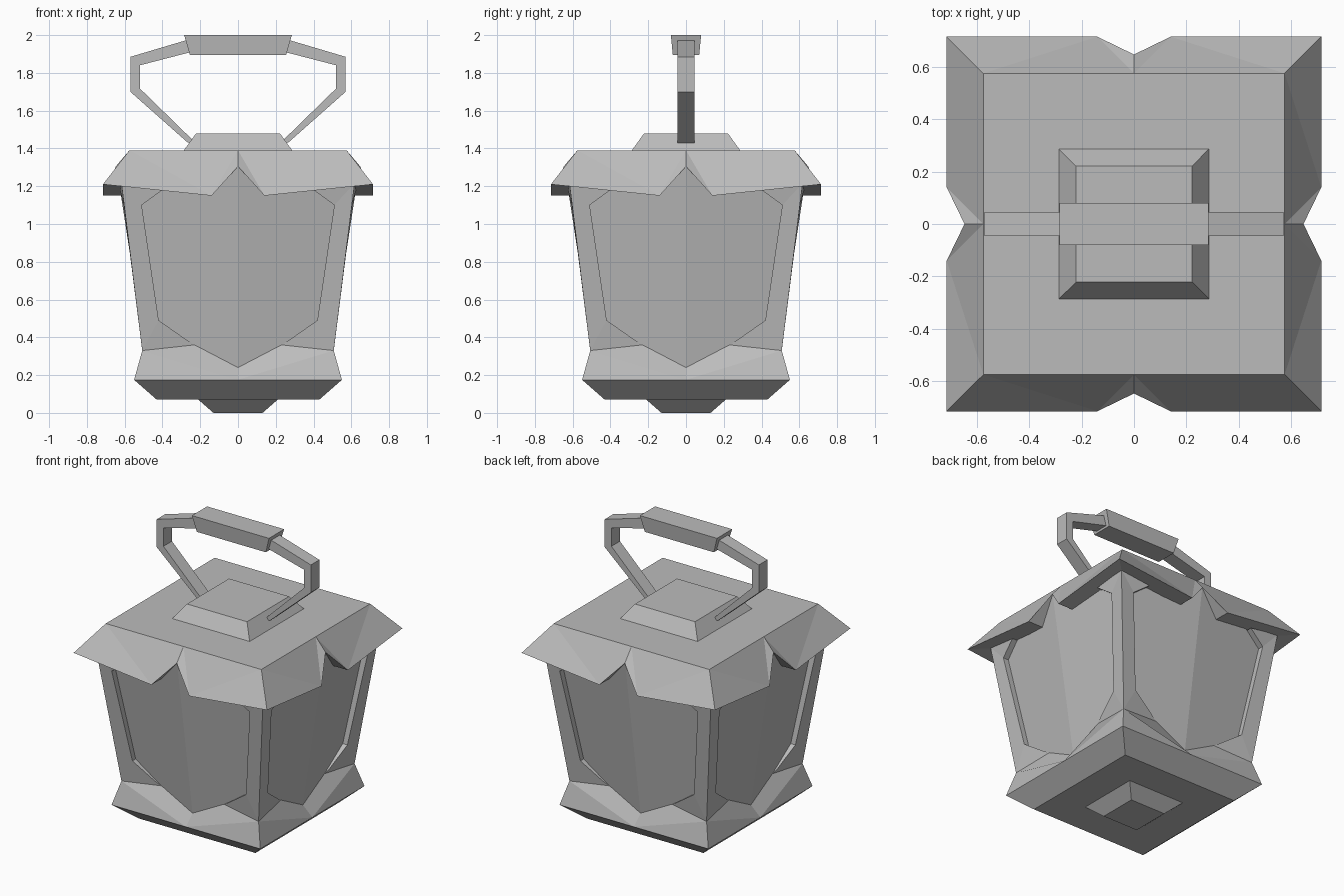
import bpy
import bmesh

cube = bpy.data.objects.get("Cube")
if cube:
    bpy.data.objects.remove(cube, do_unlink=True)

GREY = (0.5, 0.5, 0.5, 1.0)
metal = bpy.data.materials.new("plain_grey")
metal.use_nodes = True
metal.diffuse_color = GREY
metal.node_tree.nodes["Principled BSDF"].inputs["Base Color"].default_value = GREY


def finish(name, bm, outward=False):
    """Weld the mesh, orient its faces and make the object."""
    bmesh.ops.remove_doubles(bm, verts=bm.verts, dist=0.0005)
    bm.normal_update()
    if outward:
        for f in bm.faces:
            c = f.calc_center_median()
            if f.normal.x * c.x + f.normal.y * c.y < 0:
                f.normal_flip()
    else:
        bmesh.ops.recalc_face_normals(bm, faces=bm.faces)
    mesh = bpy.data.meshes.new(name)
    bm.to_mesh(mesh)
    bm.free()
    mesh.materials.append(metal)
    obj = bpy.data.objects.new(name, mesh)
    bpy.context.collection.objects.link(obj)
    return obj


def add_fourfold(bm, face):
    """Repeat a half-side face (across, depth, height) on all four sides."""
    for side in (1, -1):
        for turn in range(4):
            pts = []
            for x, d, z in face:
                px, py = side * x, -d
                for _ in range(turn):
                    px, py = -py, px
                pts.append((px, py, z))
            pts = list(dict.fromkeys(pts))
            if side < 0:
                pts.reverse()
            bm.faces.new([bm.verts.new(p) for p in pts])


def add_square_rings(bm, rings):
    """Square loft through (half width, height) rings."""
    for (a, za), (b, zb) in zip(rings, rings[1:]):
        add_fourfold(bm, [(0, a, za), (a, a, za), (b, b, zb), (0, b, zb)])


def glass(x, z):
    """Point on the gently ridged window pane."""
    return (x, 0.48 + 0.153 * (z - 0.24) - 0.09 * x, z)


# Frame: stepped base, flared skirt, corner posts and window reveals
skirt_mid, skirt_corner = (0, 0.55, 0.175), (0.55, 0.55, 0.175)
post_low, post_top = (0.507, 0.507, 0.33), (0.617, 0.617, 1.215)
win = [(0.40, 0.625, 1.18), (0.51, 0.605, 1.10),
       (0.42, 0.515, 0.49), (0.27, 0.49, 0.385)]
tip, dip = glass(0.23, 0.36), glass(0, 0.24)
inner = [glass(p[0], p[2]) for p in win]

bm = bmesh.new()
add_square_rings(bm, [(0, 0), (0.13, 0), (0.21, 0.07), (0.43, 0.07), (0.55, 0.175)])
for face in (
    [skirt_mid, skirt_corner, post_low],
    [skirt_mid, post_low, tip, dip],
    [post_low, post_top, win[1], win[2]],
    [post_low, win[2], win[3], tip],
    [post_top, win[0], win[1]],
    [win[3], inner[3], tip],
):
    add_fourfold(bm, face)
for i in range(3):
    add_fourfold(bm, [win[i], win[i + 1], inner[i + 1], inner[i]])
finish("body_frame", bm)

# Window panes with a central ridge
bm = bmesh.new()
add_fourfold(bm, [dip, tip] + inner[::-1] + [glass(0, 1.30)])
finish("window_panes", bm, outward=True)

# Roof with notched eaves and a closed underside
top_mid, top_corner = (0, 0.575, 1.39), (0.575, 0.575, 1.39)
notch, point, corner = (0, 0.647, 1.305), (0.14, 0.715, 1.15), (0.715, 0.715, 1.21)
under = [(0, 0.56, 1.305), (0.14, 0.56, 1.15), (0.56, 0.56, 1.21)]
bm = bmesh.new()
for face in (
    [top_mid, top_corner, (0, 0, 1.39)],
    [notch, point, top_mid],
    [point, corner, top_corner],
    [point, top_corner, top_mid],
    [notch, point, under[1], under[0]],
    [point, corner, under[2], under[1]],
    [under[0], under[1], under[2], (0, 0, 1.305)],
):
    add_fourfold(bm, face)
finish("roof", bm)

# Raised cap on the roof
bm = bmesh.new()
add_square_rings(bm, [(0, 1.385), (0.29, 1.385), (0.222, 1.48), (0, 1.48)])
finish("roof_cap", bm)

# Bent handle arms, one on each side
outer_edge = [(0.265, 1.43), (0.57, 1.70), (0.57, 1.885), (0.25, 1.98)]
inner_edge = [(0.23, 1.435), (0.52, 1.718), (0.52, 1.84), (0.25, 1.91)]
for side, name in ((1, "handle_arm_left"), (-1, "handle_arm_right")):
    bm = bmesh.new()
    loops = []
    for (ox, oz), (ix, iz) in zip(outer_edge, inner_edge):
        loops.append([bm.verts.new((side * x, y, z)) for x, y, z in (
            (ox, -0.045, oz), (ox, 0.045, oz), (ix, 0.045, iz), (ix, -0.045, iz))])
    for a, b in zip(loops, loops[1:]):
        for i in range(4):
            j = (i + 1) % 4
            bm.faces.new((a[i], a[j], b[j], b[i]))
    bm.faces.new(loops[0])
    bm.faces.new(loops[-1])
    finish(name, bm)

# Tapered grip
bm = bmesh.new()
bmesh.ops.create_cube(bm, size=2)
for v in bm.verts:
    upper = v.co.z > 0
    v.co.x *= 0.285 if upper else 0.255
    v.co.y *= 0.08 if upper else 0.07
    v.co.z = 2.0 if upper else 1.895
finish("handle_grip", bm)
